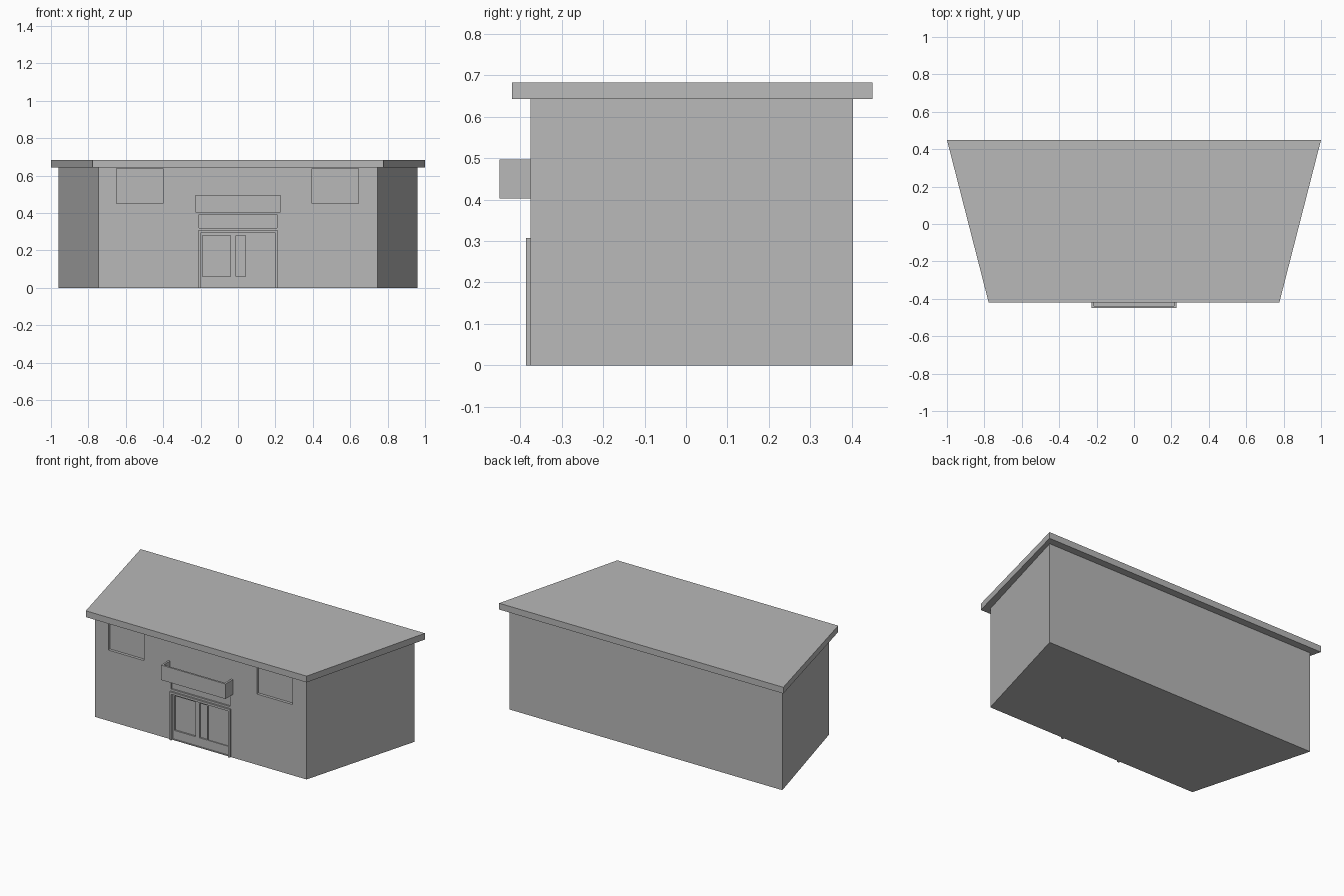
import bpy
import bmesh

cube = bpy.data.objects.get("Cube")
if cube:
    bpy.data.objects.remove(cube, do_unlink=True)

# One plain grey for the whole building
grey = bpy.data.materials.new("plain grey")
grey.use_nodes = True
tone = (0.48, 0.48, 0.48, 1)
grey.diffuse_color = tone
grey.node_tree.nodes["Principled BSDF"].inputs["Base Color"].default_value = tone

FRONT = -0.375


def finish(name, bm):
    bmesh.ops.recalc_face_normals(bm, faces=bm.faces)
    mesh = bpy.data.meshes.new(name)
    bm.to_mesh(mesh)
    bm.free()
    mesh.materials.append(grey)
    obj = bpy.data.objects.new(name, mesh)
    bpy.context.collection.objects.link(obj)
    return obj


def prism(name, outline, z0, z1):
    """Extrude a plan outline from z0 to z1."""
    bm = bmesh.new()
    face = bm.faces.new([bm.verts.new((x, y, z0)) for x, y in outline])
    top = bmesh.ops.extrude_face_region(bm, geom=[face])["geom"]
    verts = [v for v in top if isinstance(v, bmesh.types.BMVert)]
    bmesh.ops.translate(bm, verts=verts, vec=(0, 0, z1 - z0))
    return finish(name, bm)


def trapezoid(front_half, back_half, y0, y1):
    return [(-front_half, y0), (front_half, y0), (back_half, y1), (-back_half, y1)]


def boxes(name, spans):
    """Separate boxes, each given as (x0, x1, y0, y1, z0, z1)."""
    bm = bmesh.new()
    for x0, x1, y0, y1, z0, z1 in spans:
        for v in bmesh.ops.create_cube(bm, size=1)["verts"]:
            v.co = (x1 if v.co.x > 0 else x0,
                    y1 if v.co.y > 0 else y0,
                    z1 if v.co.z > 0 else z0)
    return finish(name, bm)


def carve(obj, spans):
    """Sink recesses (x0, x1, z0, z1, depth) into the front wall."""
    cutter = boxes("recess_cutter", [(x0, x1, FRONT - 0.1, FRONT + d, z0, z1)
                                     for x0, x1, z0, z1, d in spans])
    cutter.hide_render = True
    mod = obj.modifiers.new("recesses", "BOOLEAN")
    mod.operation, mod.solver, mod.object = "DIFFERENCE", "EXACT", cutter
    bpy.context.view_layer.objects.active = obj
    bpy.ops.object.modifier_apply(modifier=mod.name)
    bpy.data.objects.remove(cutter, do_unlink=True)


# Walls widen toward the back
walls = prism("walls", trapezoid(0.745, 0.96, FRONT, 0.403), 0, 0.645)

# Window recesses, transom recess and shallow doorway
carve(walls, [(-0.65, -0.4, 0.45, 0.637, 0.018),
              (0.395, 0.645, 0.45, 0.637, 0.018),
              (-0.208, 0.208, 0.32, 0.392, 0.01),
              (-0.2, 0.2, 0.005, 0.293, 0.006)])

# Sunken door panes
carve(walls, [(-0.19, -0.04, 0.06, 0.28, 0.016),
              (-0.012, 0.04, 0.06, 0.28, 0.016),
              (0.047, 0.195, 0.06, 0.28, 0.012)])

# Flat overhanging roof slab
prism("roof_slab", trapezoid(0.777, 1.0, -0.42, 0.45), 0.643, 0.683)

# Door surround
boxes("door_frame", [(-0.213, -0.2, -0.386, FRONT + 0.002, 0, 0.293),
                     (0.2, 0.213, -0.386, FRONT + 0.002, 0, 0.293),
                     (-0.213, 0.213, -0.386, FRONT + 0.002, 0.293, 0.307)])

# Open-topped sign box above the door
w, t, y0 = 0.227, 0.012, -0.45
prism("sign_box", [(-w, FRONT), (-w, y0), (w, y0), (w, FRONT),
                   (w - t, FRONT), (w - t, y0 + t),
                   (t - w, y0 + t), (t - w, FRONT)], 0.402, 0.497)
boxes("sign_floor", [(t - w, w - t, y0 + t, FRONT, 0.402, 0.412)])
